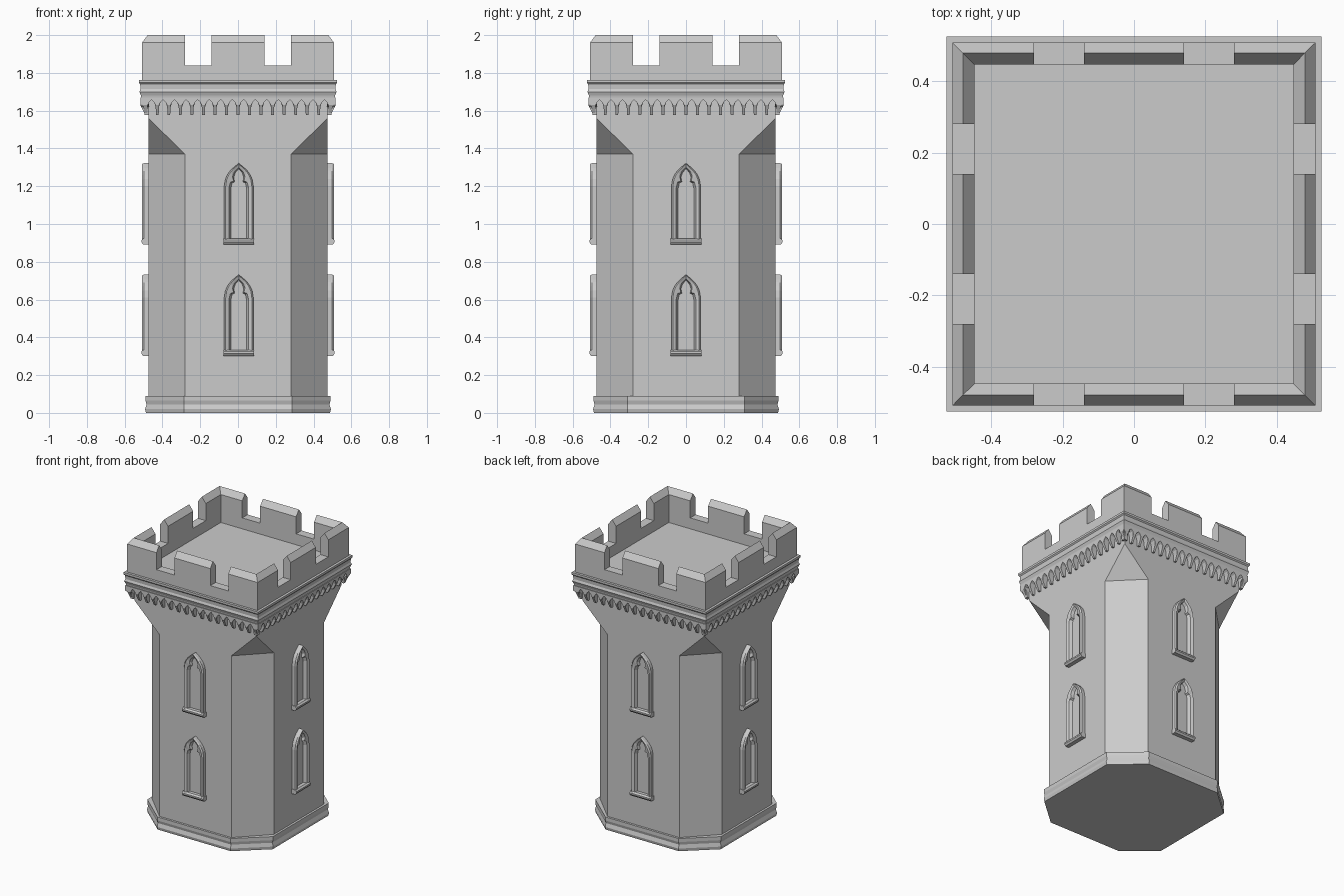
import bpy, bmesh, math

if "Cube" in bpy.data.objects:
    bpy.data.objects.remove(bpy.data.objects["Cube"])


def finish(name, bm):
    bmesh.ops.remove_doubles(bm, verts=bm.verts, dist=1e-5)
    bmesh.ops.recalc_face_normals(bm, faces=bm.faces)
    me = bpy.data.meshes.new(name)
    bm.to_mesh(me)
    bm.free()
    ob = bpy.data.objects.new(name, me)
    bpy.context.collection.objects.link(ob)
    return ob


def loft(bm, rings, cap=True, closed=False):
    """Skin a list of point rings that all have the same length."""
    vs = [[bm.verts.new(p) for p in r] for r in rings]
    n = len(vs[0])
    pairs = list(zip(vs, vs[1:])) + ([(vs[-1], vs[0])] if closed else [])
    for a, b in pairs:
        for i in range(n):
            j = (i + 1) % n
            bm.faces.new((a[i], a[j], b[j], b[i]))
    if cap and not closed:
        bm.faces.new(vs[0])
        bm.faces.new(vs[-1])


def octagon(z, h, fx, fy):
    return [(fx, -h, z), (h, -fy, z), (h, fy, z), (fx, h, z),
            (-fx, h, z), (-h, fy, z), (-h, -fy, z), (-fx, -h, z)]


def square(z, h):
    return [(h, -h, z), (h, h, z), (-h, h, z), (-h, -h, z)]


def four_sides(ob, name, dz=0.0):
    """Repeat a front part on the other three sides."""
    ob.location.z = dz
    for k in range(1, 4):
        c = bpy.data.objects.new(f"{name}_{k}", ob.data)
        c.location.z = dz
        c.rotation_euler.z = k * math.pi / 2
        bpy.context.collection.objects.link(c)


# Moulded plinth
bm = bmesh.new()
loft(bm, [octagon(z, h, .285, .31) for z, h in
          ((0, .487), (.02, .492), (.045, .484), (.065, .49), (.09, .49))])
finish("plinth", bm)

# Shaft: octagon that spreads into a square at the top
bm = bmesh.new()
loft(bm, [octagon(.05, .475, .28, .28), octagon(1.37, .475, .28, .28)], cap=False)
loft(bm, [octagon(1.37, .475, .28, .28), octagon(1.56, .475, .475, .475)], cap=False)
loft(bm, [square(1.56, .475), square(1.69, .475)], cap=False)
finish("shaft", bm)

# Cornice, its top is the roof floor
bm = bmesh.new()
loft(bm, [square(z, h) for z, h in
          ((1.668, .512), (1.68, .514), (1.70, .522), (1.715, .516),
           (1.74, .518), (1.748, .525), (1.763, .525))])
finish("cornice", bm)

# Parapet ring with ridged top
bm = bmesh.new()
loft(bm, [square(z, h) for z, h in
          ((1.755, .508), (1.96, .508), (2.0, .478), (1.96, .447), (1.755, .447))],
     closed=True)
parapet = finish("parapet", bm)

# Crenel gaps
bm = bmesh.new()
for s in (-1, 1):
    for t in (-1, 1):
        for cx, cy, wx, wy in ((s * .21, t * .478, .07, .1), (s * .478, t * .21, .1, .07)):
            loft(bm, [[(cx + a * wx, cy + b * wy, z) for a, b in
                       ((-1, -1), (1, -1), (1, 1), (-1, 1))] for z in (1.84, 2.1)])
cutter = finish("crenel_cutter", bm)
cutter.hide_render = True
mod = parapet.modifiers.new("crenels", 'BOOLEAN')
mod.operation = 'DIFFERENCE'
mod.solver = 'EXACT'
mod.object = cutter
bpy.context.view_layer.objects.active = parapet
bpy.ops.object.modifier_apply(modifier=mod.name)
bpy.data.objects.remove(cutter)

# Hanging arcade below the cornice
STEP = .061
CELL = ((-.007, 1.577), (.007, 1.577), (.009, 1.62), (.017, 1.645),
        (.0305, 1.658), (.044, 1.645), (.052, 1.62))
cols = [(k * STEP + u, z) for k in range(-8, 8) for u, z in CELL]
cols += [(8 * STEP - .007, 1.577), (.495, 1.577), (.5, 1.62), (.517, 1.635)]
cols = [(-.517, 1.635), (-.5, 1.62)] + cols
bm = bmesh.new()
rings = []
for x, z in cols:
    zm = max(z, 1.63)
    front = -.517 + max(0, 1.63 - z) * .5
    rings.append([(x, -.47, 1.67), (x, -.517, 1.67), (x, -.517, zm),
                  (x, front, z), (x, -.47, z)])
loft(bm, rings)
four_sides(finish("arcade", bm), "arcade")

# Window: moulded pointed frame, trefoil opening and sill
OUTER = ((.077, .02), (.077, .2), (.077, .31), (.071, .345),
         (.06, .37), (.045, .39), (.03, .405), (0, .43))
INNER = ((.052, .02), (.052, .2), (.052, .30), (.044, .33),
         (.027, .336), (.033, .36), (.023, .385), (0, .407))


def outline(half, y, sx=1.0, sz=1.0):
    pts = [(x * sx, y, z * sz) for x, z in half]
    return pts + [(-x, yy, z) for x, yy, z in reversed(pts[:-1])]


bm = bmesh.new()
loft(bm, [outline(OUTER, -.465), outline(OUTER, -.498),
          outline(OUTER, -.507, .9, .99), outline(INNER, -.5),
          outline(INNER, -.479, .8, .985)])
loft(bm, [[(x, -.465, 0), (x, -.503, 0), (x, -.512, .012),
           (x, -.512, .022), (x, -.502, .032), (x, -.465, .032)]
          for x in (-.082, .082)])
lower = finish("lower_window", bm)
lower.location.x = .004
four_sides(lower, "lower_window", .302)
upper = bpy.data.objects.new("upper_window", lower.data)
bpy.context.collection.objects.link(upper)
upper.location.x = .004
four_sides(upper, "upper_window", .892)
